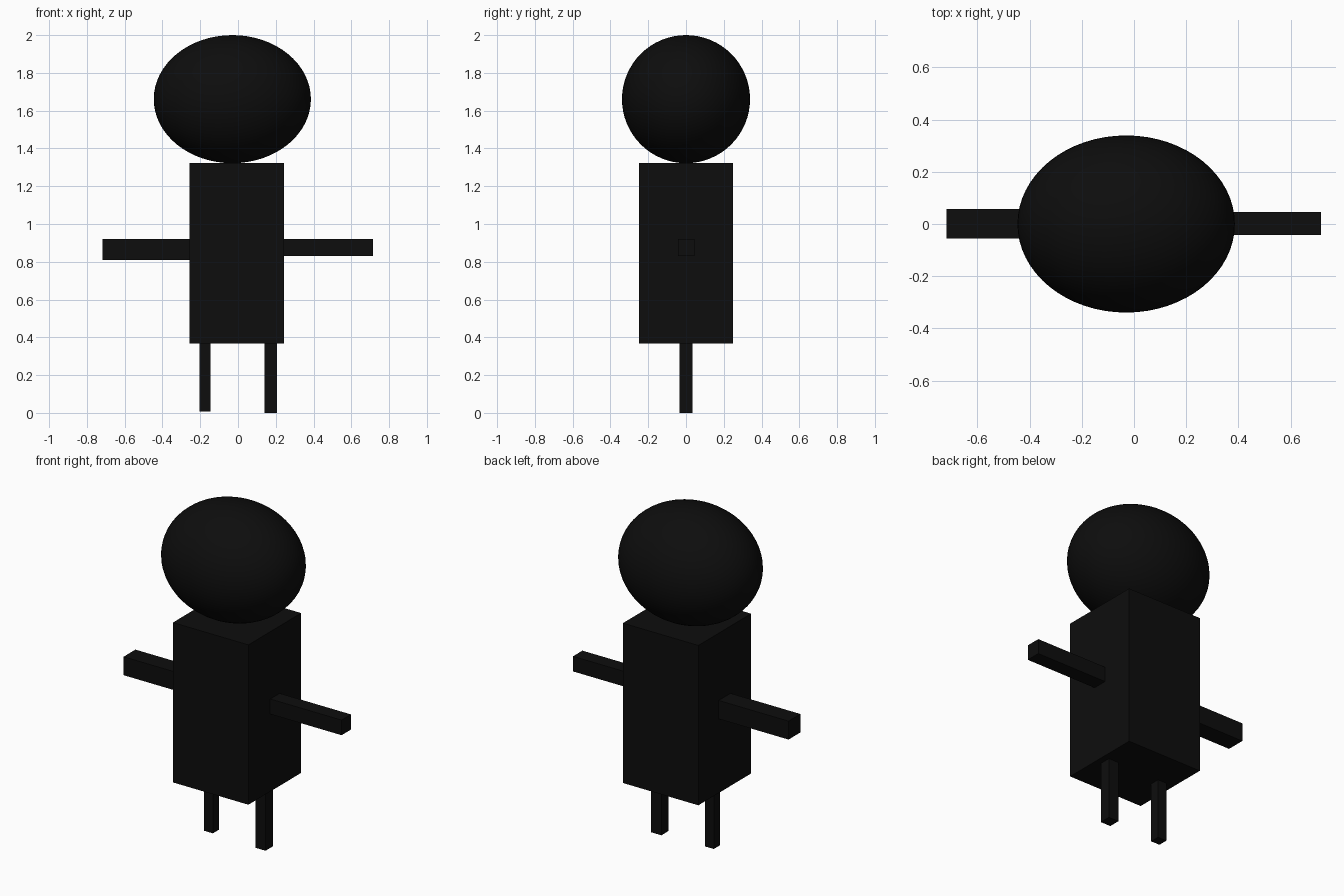
import bpy
import bmesh
from mathutils import Matrix, Vector

if "Cube" in bpy.data.objects:
    bpy.data.objects.remove(bpy.data.objects["Cube"])

# One near-black colour for the whole figure
black = bpy.data.materials.new("black")
black.diffuse_color = (0.004, 0.004, 0.004, 1)
black.use_nodes = True
black.node_tree.nodes["Principled BSDF"].inputs["Base Color"].default_value = black.diffuse_color


def finish(name, bm, smooth=False):
    mesh = bpy.data.meshes.new(name)
    for f in bm.faces:
        f.smooth = smooth
    bm.to_mesh(mesh)
    bm.free()
    mesh.materials.append(black)
    obj = bpy.data.objects.new(name, mesh)
    bpy.context.collection.objects.link(obj)
    return obj


def box(name, lo, hi):
    lo, hi = Vector(lo), Vector(hi)
    bm = bmesh.new()
    bmesh.ops.create_cube(bm, size=1, matrix=Matrix.LocRotScale((lo + hi) / 2, None, hi - lo))
    return finish(name, bm)


def ellipsoid(name, centre, radii):
    bm = bmesh.new()
    bmesh.ops.create_uvsphere(bm, u_segments=64, v_segments=32, radius=1,
                              matrix=Matrix.LocRotScale(Vector(centre), None, Vector(radii)))
    return finish(name, bm, smooth=True)


# Body and wide round head
box("body", (-0.256, -0.249, 0.367), (0.243, 0.249, 1.322))
ellipsoid("head", (-0.03, 0, 1.661), (0.416, 0.339, 0.339))

# Arms: the left one is a little thicker
box("left_arm", (-0.718, -0.055, 0.81), (-0.256, 0.057, 0.92))
box("right_arm", (0.243, -0.043, 0.83), (0.715, 0.046, 0.92))

# Legs: the right one is a little thicker and longer
box("left_leg", (-0.204, -0.029, 0.008), (-0.146, 0.029, 0.367))
box("right_leg", (0.139, -0.034, 0.0), (0.206, 0.034, 0.367))
